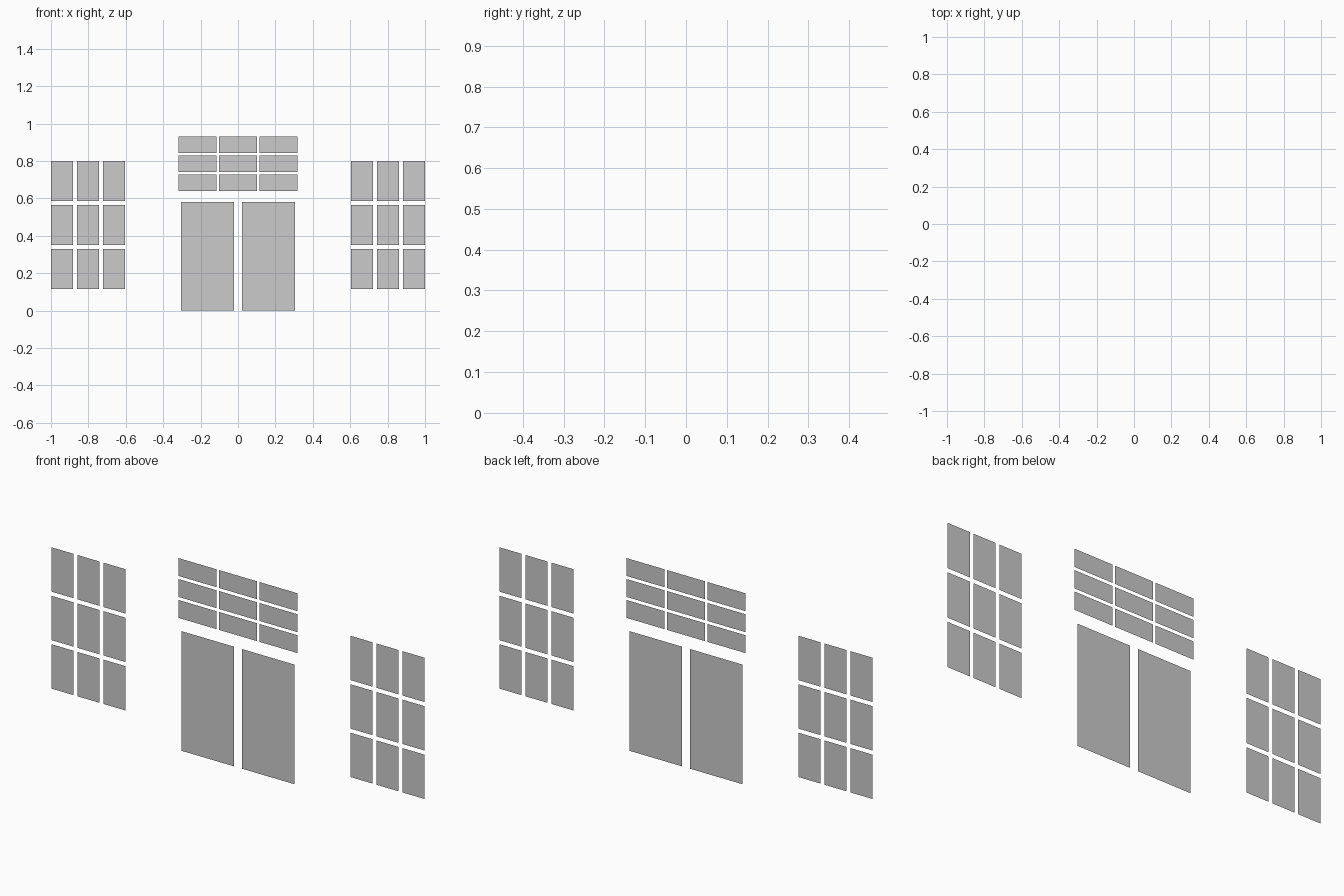
import bpy, bmesh

if "Cube" in bpy.data.objects:
    bpy.data.objects.remove(bpy.data.objects["Cube"])


def pane_grid(name, x0, x1, z0, z1, cols, rows, gap_x, gap_z):
    """Flat glass panes in the y = 0 plane, facing the front."""
    w = (x1 - x0 - gap_x * (cols - 1)) / cols
    h = (z1 - z0 - gap_z * (rows - 1)) / rows
    bm = bmesh.new()
    for i in range(cols):
        for j in range(rows):
            x, z = x0 + i * (w + gap_x), z0 + j * (h + gap_z)
            corners = [(x, z), (x + w, z), (x + w, z + h), (x, z + h)]
            bm.faces.new([bm.verts.new((a, 0, b)) for a, b in corners])
    mesh = bpy.data.meshes.new(name)
    bm.to_mesh(mesh)
    bm.free()
    obj = bpy.data.objects.new(name, mesh)
    bpy.context.collection.objects.link(obj)
    return obj


# Side windows, three by three panes each
pane_grid("left_window_panes", -1.0, -0.604, 0.115, 0.80, 3, 3, 0.02, 0.02)
pane_grid("right_window_panes", 0.604, 1.0, 0.115, 0.80, 3, 3, 0.02, 0.02)

# Transom window above the doors
pane_grid("transom_panes", -0.319, 0.319, 0.64, 0.93, 3, 3, 0.012, 0.015)

# Pair of glass doors
pane_grid("door_panes", -0.304, 0.304, 0.0, 0.58, 2, 1, 0.044, 0.0)
